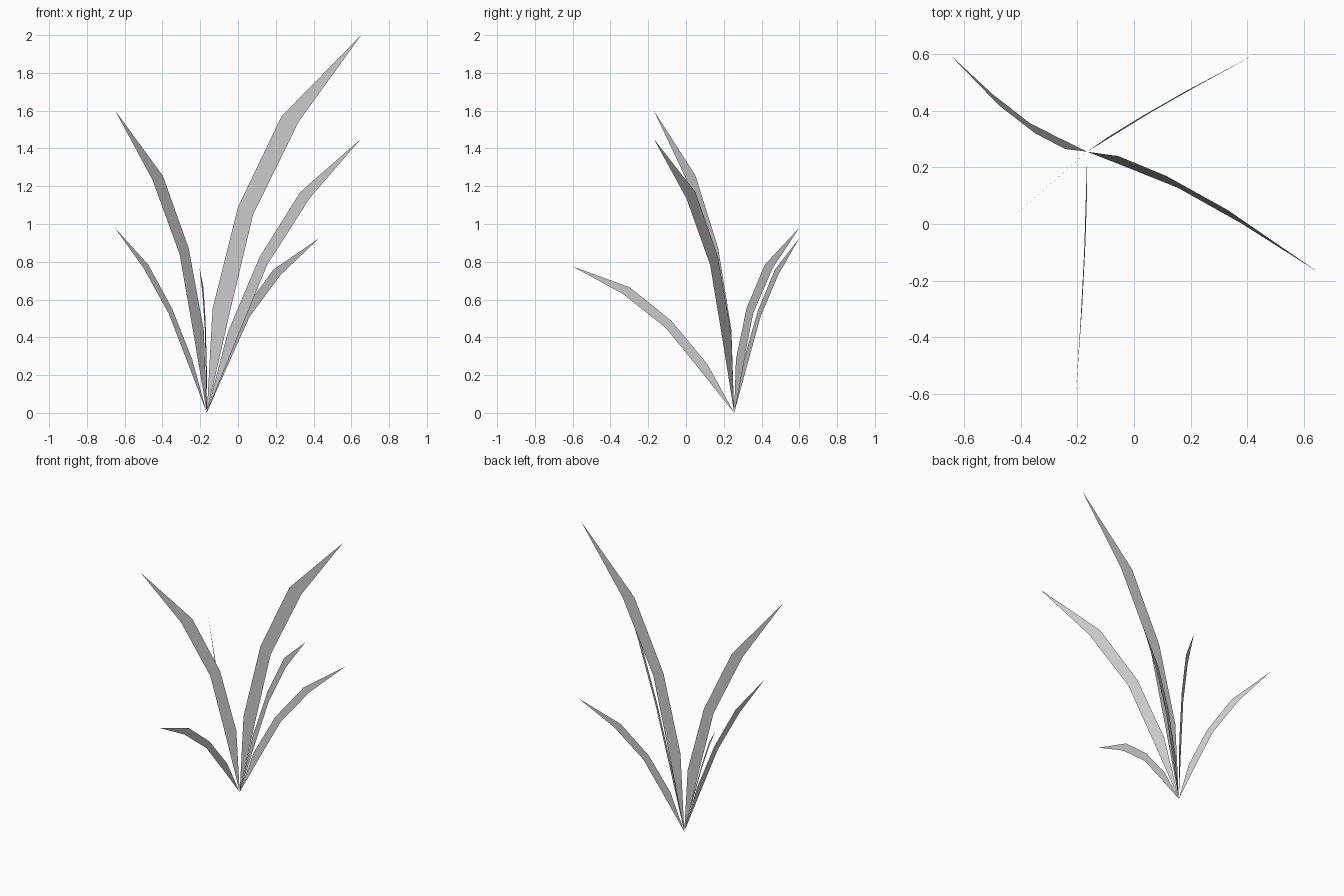
import bpy
from mathutils import Vector

if "Cube" in bpy.data.objects:
    bpy.data.objects.remove(bpy.data.objects["Cube"])

BASE = Vector((-0.165, 0.255, 0.0))

# shared flat blade outline: root, outer edge, tip, inner edge back down
ROOT, TIP = Vector((0, 0)), Vector((0.817, 2.0))
OUTER = [Vector(p) for p in ((0.03, 0.55), (0.165, 1.09), (0.395, 1.57))]
INNER = [Vector(p) for p in ((0.12, 0.525), (0.245, 1.05), (0.487, 1.543))]
AXIS = TIP.normalized()
SIDE = Vector((-AXIS.y, AXIS.x))
FACES = [(0, 4, 1), (1, 4, 5, 2), (2, 5, 6, 3), (3, 6, 7)]


def blade(name, tip, bend):
    """Scale and turn the outline so it ends at tip and arches through bend."""
    tip, bend = Vector(tip), Vector(bend)
    along = tip.normalized()
    across = (bend - along * bend.dot(along)).normalized()
    scale = tip.length / TIP.length
    verts = [BASE + scale * (along * p.dot(AXIS) + across * p.dot(SIDE))
             for p in [ROOT] + OUTER + INNER + [TIP]]
    mesh = bpy.data.meshes.new(name)
    mesh.from_pydata(verts, [], FACES)
    mesh.update()
    bpy.context.collection.objects.link(bpy.data.objects.new(name, mesh))


# six grass blades: tip and outer bend, relative to the root
BLADES = {
    "tall_blade": ((0.817, 0, 2.0), (0.395, 0, 1.57)),
    "left_front_blade": ((-0.485, -0.425, 1.6), (-0.238, -0.209, 1.26)),
    "right_front_blade": ((0.815, -0.425, 1.45), (0.505, -0.212, 1.18)),
    "left_back_blade": ((-0.487, 0.345, 0.98), (-0.31, 0.16, 0.79)),
    "right_back_blade": ((0.595, 0.345, 0.925), (0.36, 0.22, 0.765)),
    "front_blade": ((-0.04, -0.855, 0.775), (-0.018, -0.555, 0.67)),
}
for name, (tip, bend) in BLADES.items():
    blade(name, tip, bend)
